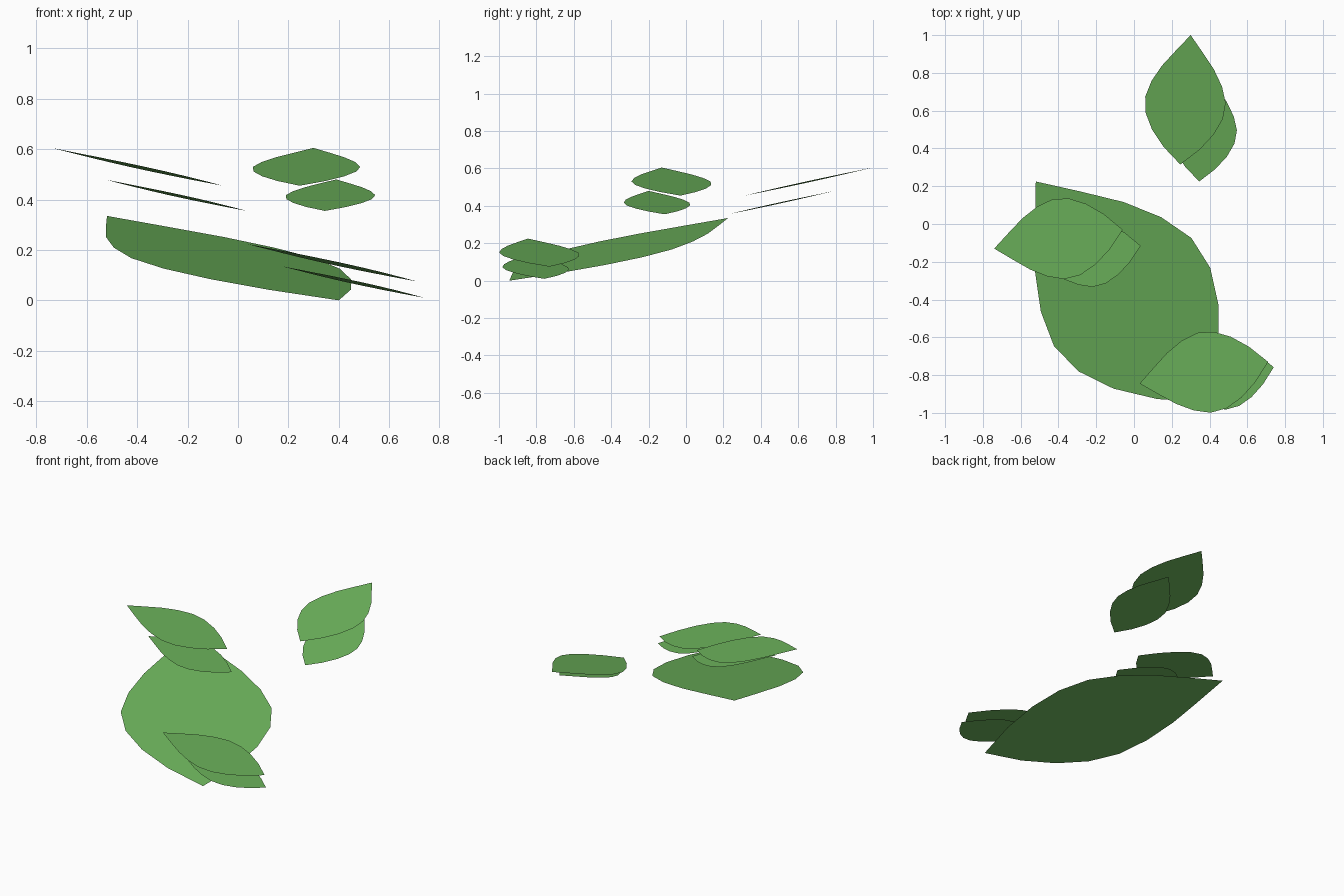
import bpy
from mathutils import Vector

cube = bpy.data.objects.get("Cube")
if cube:
    bpy.data.objects.remove(cube, do_unlink=True)

# One leaf green for every blade
green = bpy.data.materials.new("leaf_green")
green.use_nodes = True
COLOUR = (0.15, 0.45, 0.105, 1)
green.diffuse_color = COLOUR
bsdf = next(n for n in green.node_tree.nodes if n.type == 'BSDF_PRINCIPLED')
bsdf.inputs["Base Color"].default_value = COLOUR
bsdf.inputs["Roughness"].default_value = 0.8

# Half widths at even steps from stem end to tip, relative to leaf length
HALF_WIDTHS = (0.139, 0.238, 0.298, 0.311, 0.272, 0.2, 0.102)


def leaf(name, base, tip):
    """Flat pointed blade from base to tip, level across its width."""
    base, tip = Vector(base), Vector(tip)
    along = tip - base
    side = Vector((along.y, -along.x, 0))
    steps = len(HALF_WIDTHS) + 1
    right = [base + along * (i + 1) / steps + side * w
             for i, w in enumerate(HALF_WIDTHS)]
    left = [base + along * (i + 1) / steps - side * w
            for i, w in enumerate(HALF_WIDTHS)]
    outline = [base, *right, tip, *reversed(left)]
    mesh = bpy.data.meshes.new(name)
    mesh.from_pydata(outline, [], [list(range(len(outline)))])
    mesh.materials.append(green)
    mesh.update()
    obj = bpy.data.objects.new(name, mesh)
    bpy.context.collection.objects.link(obj)
    return obj


# Large bottom leaf
leaf("large_leaf", (0.40, -0.945, 0.0), (-0.52, 0.225, 0.335))

# Three stacked pairs of small leaves
leaf("back_leaf_upper", (0.245, 0.315, 0.455), (0.30, 1.0, 0.605))
leaf("back_leaf_lower", (0.345, 0.225, 0.355), (0.39, 0.795, 0.48))
leaf("right_leaf_upper", (-0.06, -0.03, 0.455), (-0.74, -0.13, 0.605))
leaf("right_leaf_lower", (0.035, -0.115, 0.355), (-0.53, -0.2, 0.48))
leaf("front_leaf_upper", (0.71, -0.73, 0.075), (0.03, -0.845, 0.225))
leaf("front_leaf_lower", (0.74, -0.758, 0.01), (0.175, -0.855, 0.135))
